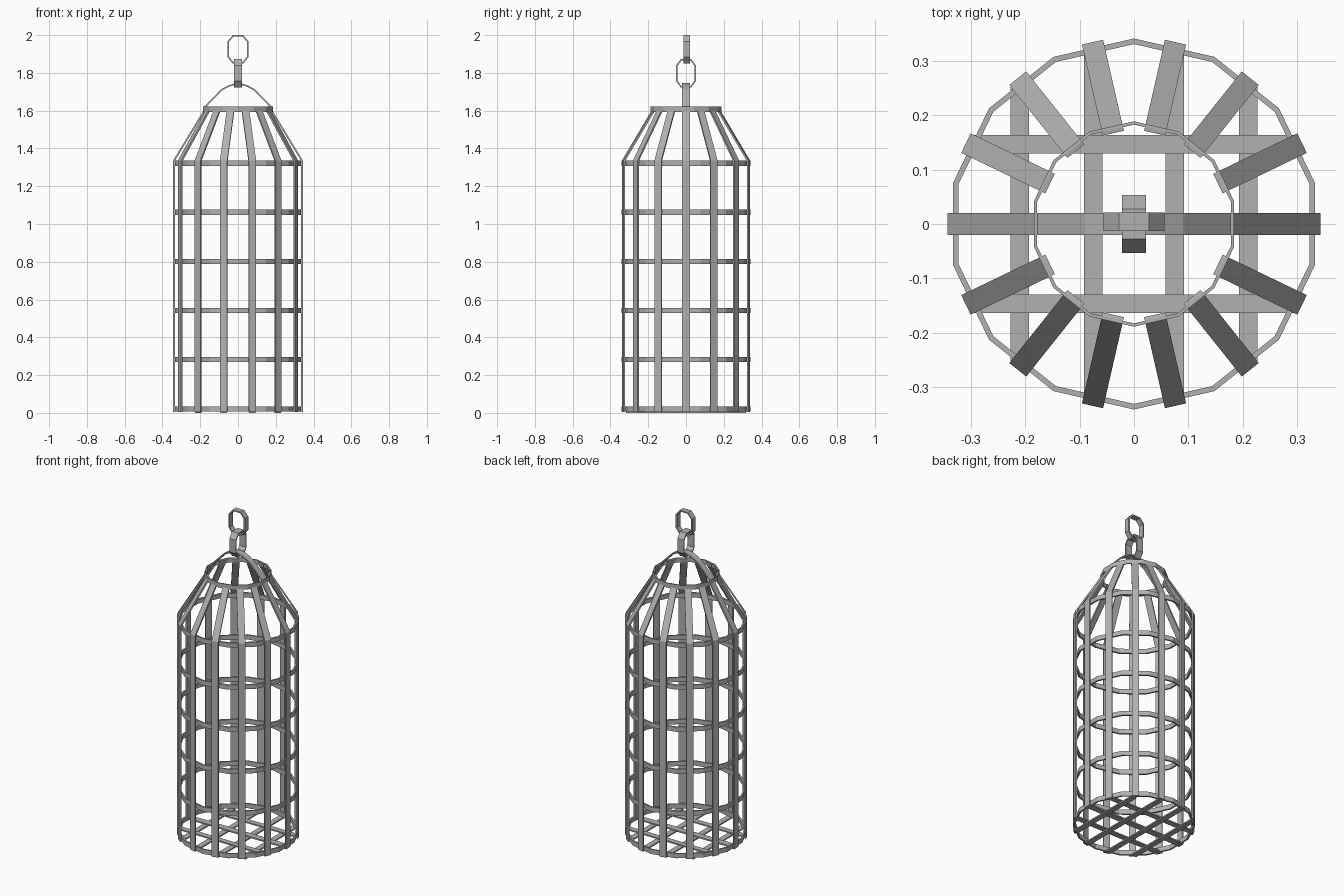
import bpy, bmesh
from math import pi, sin, cos
from mathutils import Vector, Matrix

if "Cube" in bpy.data.objects:
    bpy.data.objects.remove(bpy.data.objects["Cube"])

# Dark iron
iron = bpy.data.materials.new("dark_iron")
iron.diffuse_color = (0.44, 0.44, 0.44, 1)
iron.use_nodes = True
iron.node_tree.nodes["Principled BSDF"].inputs["Base Color"].default_value = iron.diffuse_color


def strip(name, path, thick, width, matrix, closed=False):
    """Flat metal strip: mitred 2D path (local x, y), width along local z."""
    pts = [Vector(p) for p in path]
    n = len(pts)

    def normal(a, b):
        d = (b - a).normalized()
        return Vector((-d.y, d.x))

    bm = bmesh.new()
    loops = []
    for i, p in enumerate(pts):
        before = normal(pts[i - 1], p) if closed or i > 0 else None
        after = normal(p, pts[(i + 1) % n]) if closed or i < n - 1 else None
        before, after = before or after, after or before
        m = (before + after).normalized()
        m *= thick / 2 / m.dot(after)
        loops.append([bm.verts.new(matrix @ Vector((p.x + s * m.x, p.y + s * m.y, w * width / 2)))
                      for s, w in ((-1, -1), (1, -1), (1, 1), (-1, 1))])
    for i in range(n if closed else n - 1):
        a, b = loops[i], loops[(i + 1) % n]
        for k in range(4):
            j = (k + 1) % 4
            bm.faces.new((a[k], a[j], b[j], b[k]))
    if not closed:
        bm.faces.new(loops[0])
        bm.faces.new(loops[-1][::-1])
    bmesh.ops.recalc_face_normals(bm, faces=bm.faces)
    mesh = bpy.data.meshes.new(name)
    bm.to_mesh(mesh)
    bm.free()
    mesh.materials.append(iron)
    obj = bpy.data.objects.new(name, mesh)
    bpy.context.collection.objects.link(obj)
    return obj


SIDES = 14
STEP = 2 * pi / SIDES
UPRIGHT = Matrix.Rotation(pi / 2, 4, 'X')      # local y becomes world z


def ring(name, radius, thick, z):
    path = [(radius * cos((i + 0.5) * STEP), radius * sin((i + 0.5) * STEP)) for i in range(SIDES)]
    strip(name, path, thick, 0.028, Matrix.Translation((0, 0, z)), True)


# Hoops around the body, and the small neck hoop
for i, z in enumerate((0.021, 0.283, 0.542, 0.802, 1.062, 1.322)):
    ring(f"body_hoop_{i + 1}", 0.3365, 0.010, z)
ring("neck_hoop", 0.186, 0.006, 1.608)

# Upright bars that bend in to the neck
bar_path = [(0.339, 0.005), (0.339, 1.335), (0.180, 1.597), (0.176, 1.620)]
for i in range(SIDES):
    strip(f"upright_bar_{i + 1}", bar_path, 0.009, 0.040, Matrix.Rotation(i * STEP, 4, 'Z') @ UPRIGHT)

# Floor lattice joining opposite bars
for i in range(-1, 2):
    y, x = 0.338 * sin(i * STEP), 0.328 * cos(i * STEP)
    strip(f"floor_cross_bar_{i + 2}", [(-x, 0.013), (x, 0.013)], 0.008,
          0.040 if i == 0 else 0.034, Matrix.Translation((0, y, 0)) @ UPRIGHT)
TURN = Matrix.Rotation(pi / 2, 4, 'Z')
for i, a in enumerate((2, 3, 4, 5)):
    x, y = 0.338 * cos(a * STEP), 0.325 * sin(a * STEP)
    strip(f"floor_long_bar_{i + 1}", [(-y, 0.004), (y, 0.004)], 0.008,
          0.034, Matrix.Translation((x, 0, 0)) @ TURN @ UPRIGHT)

# Arched handle
half = [(0.178, 1.597), (0.174, 1.620), (0.088, 1.709), (0.050, 1.730), (0.012, 1.742)]
strip("arched_handle", half + [(-x, z) for x, z in reversed(half)], 0.008, 0.040, UPRIGHT)


# Two interlocking eight-sided chain links
def link(name, y, z, matrix, width, w):
    h, c, d = 0.071, 0.026, 0.040
    path = [(w, -d), (w, d), (c, h), (-c, h), (-w, d), (-w, -d), (-c, -h), (c, -h)]
    strip(name, path, 0.008, width, Matrix.Translation((0, y, z)) @ matrix @ UPRIGHT, True)


link("lower_link", 0, 1.798, TURN, 0.044, 0.049)
link("upper_link", 0.004, 1.925, Matrix.Identity(4), 0.034, 0.052)
